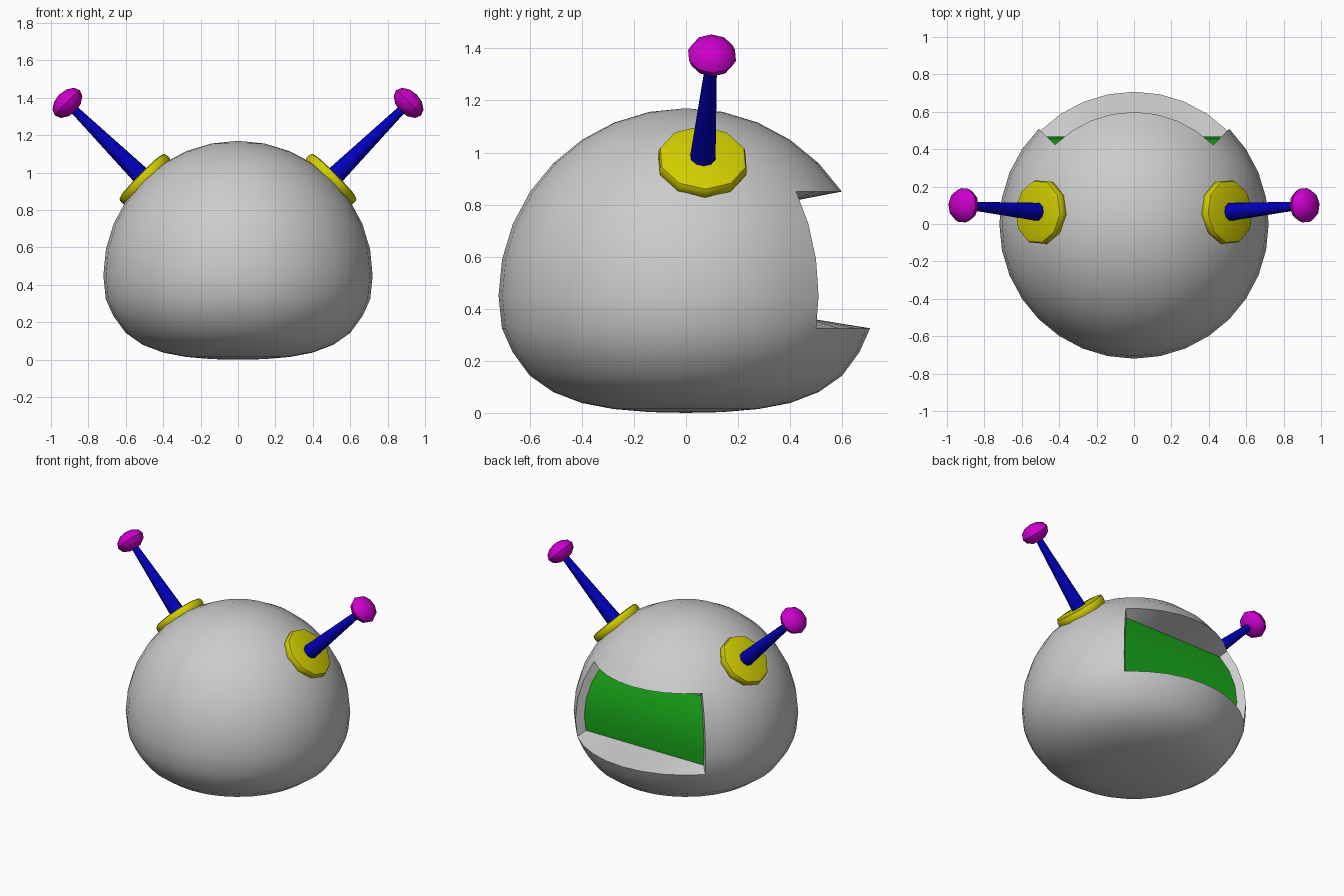
import bpy, bmesh, math
from mathutils import Vector, Matrix

if "Cube" in bpy.data.objects:
    bpy.data.objects.remove(bpy.data.objects["Cube"])

SEG = 32
W0, W1 = 4, 12      # window columns: 45 to 135 degrees, facing +y
R0, R1 = 7, 11      # window rings


def material(name, color):
    m = bpy.data.materials.new(name)
    m.diffuse_color = (*color, 1)
    m.use_nodes = True
    m.node_tree.nodes["Principled BSDF"].inputs["Base Color"].default_value = m.diffuse_color
    return m


def finish(name, bm, mat=None, matrix=None, angle=40):
    me = bpy.data.meshes.new(name)
    bm.to_mesh(me)
    bm.free()
    ob = bpy.data.objects.new(name, me)
    bpy.context.collection.objects.link(ob)
    if matrix is not None:
        me.transform(matrix)
    if mat:
        me.materials.append(mat)
    bpy.ops.object.select_all(action='DESELECT')
    ob.select_set(True)
    bpy.context.view_layer.objects.active = ob
    bpy.ops.object.shade_smooth_by_angle(angle=math.radians(angle))
    return ob


green = material("green", (0.01, 0.4, 0.01))
yellow = material("yellow", (0.65, 0.62, 0.0))
blue = material("blue", (0.0, 0.0, 0.5))
magenta = material("magenta", (0.6, 0.0, 0.6))

# Dome profile: squashed lower half, spherical upper half
profile = [(0.14, 0.003), (0.28, 0.015), (0.40, 0.038), (0.51, 0.08),
           (0.60, 0.143), (0.667, 0.235), (0.707, 0.325)]
profile += [(0.72 * math.cos(i * math.pi / 16), 0.45 + 0.72 * math.sin(i * math.pi / 16))
            for i in range(8)]

# Helmet shell with an open window at the back
bm = bmesh.new()
rings = [[bm.verts.new((r * math.cos(2 * math.pi * s / SEG),
                        r * math.sin(2 * math.pi * s / SEG), z)) for s in range(SEG)]
         for r, z in profile]
# Window spans the profile rings from R0-1 to R1-1
lo, hi = R0 - 1, R1 - 1
for j in range(len(rings) - 1):
    for s in range(SEG):
        if lo <= j < hi and W0 <= s < W1:
            continue
        t = (s + 1) % SEG
        bm.faces.new((rings[j][s], rings[j][t], rings[j + 1][t], rings[j + 1][s]))
bottom, top = bm.verts.new((0, 0, 0)), bm.verts.new((0, 0, 1.17))
for s in range(SEG):
    t = (s + 1) % SEG
    bm.faces.new((bottom, rings[0][t], rings[0][s]))
    bm.faces.new((top, rings[-1][s], rings[-1][t]))

# Inner edge of the window: straight across, curved vertically
zlo, zhi = profile[lo][1], profile[hi][1]
N = W1 - W0


def inner(j, i):
    r, z = profile[j]
    c = 0.92 * r * math.sqrt(0.5)
    f = (z - zlo) / (zhi - zlo)
    return (c * (1 - 2 * i / N), c, 0.365 + f * (0.81 - 0.365))


# Window reveal: lips above and below, walls at the sides
low_in = [bm.verts.new(inner(lo, i)) for i in range(N + 1)]
top_in = [bm.verts.new(inner(hi, i)) for i in range(N + 1)]
for i in range(N):
    s = W0 + i
    bm.faces.new((rings[lo][s], rings[lo][s + 1], low_in[i + 1], low_in[i]))
    bm.faces.new((rings[hi][s + 1], rings[hi][s], top_in[i], top_in[i + 1]))
for i, s in ((0, W0), (N, W1)):
    col = [low_in[i]] + [bm.verts.new(inner(j, i)) for j in range(lo + 1, hi)] + [top_in[i]]
    for k in range(hi - lo):
        q = [rings[lo + k][s], col[k], col[k + 1], rings[lo + k + 1][s]]
        bm.faces.new(q if i == 0 else q[::-1])
bm.normal_update()
finish("helmet", bm)

# Visor pane
bm = bmesh.new()
rows = [(bm.verts.new(inner(j, 0)), bm.verts.new(inner(j, N))) for j in range(lo, hi + 1)]
for a, b in zip(rows, rows[1:]):
    bm.faces.new((a[0], a[1], b[1], b[0]))
finish("visor", bm, green)

# Antennas: base disc, tapered rod and flattened ball on each side
for side, sx in (("left", -1), ("right", 1)):
    start = Vector((sx * 0.515, 0.065, 0.98))
    end = Vector((sx * 0.912, 0.10, 1.373))
    axis = end - start
    rot = axis.to_track_quat('Z', 'Y').to_matrix().to_4x4()

    bm = bmesh.new()
    bmesh.ops.create_cone(bm, cap_ends=True, segments=10, radius1=0.175, radius2=0.175, depth=0.06)
    rim = [e for e in bm.edges if abs(e.verts[0].co.z - e.verts[1].co.z) < 1e-4]
    bmesh.ops.bevel(bm, geom=rim, offset=0.018, segments=2, profile=0.5, affect='EDGES')
    disc_at = start - axis.normalized() * 0.025
    finish(side + "_antenna_base", bm, yellow, Matrix.Translation(disc_at) @ rot)

    bm = bmesh.new()
    bmesh.ops.create_cone(bm, cap_ends=True, segments=10, radius1=0.05, radius2=0.02,
                          depth=axis.length)
    finish(side + "_antenna_rod", bm, blue, Matrix.Translation((start + end) / 2) @ rot)

    bm = bmesh.new()
    bmesh.ops.create_uvsphere(bm, u_segments=10, v_segments=6, radius=0.095)
    bmesh.ops.scale(bm, vec=(1, 1, 0.66), verts=bm.verts)
    finish(side + "_antenna_ball", bm, magenta, Matrix.Translation(end) @ rot)
